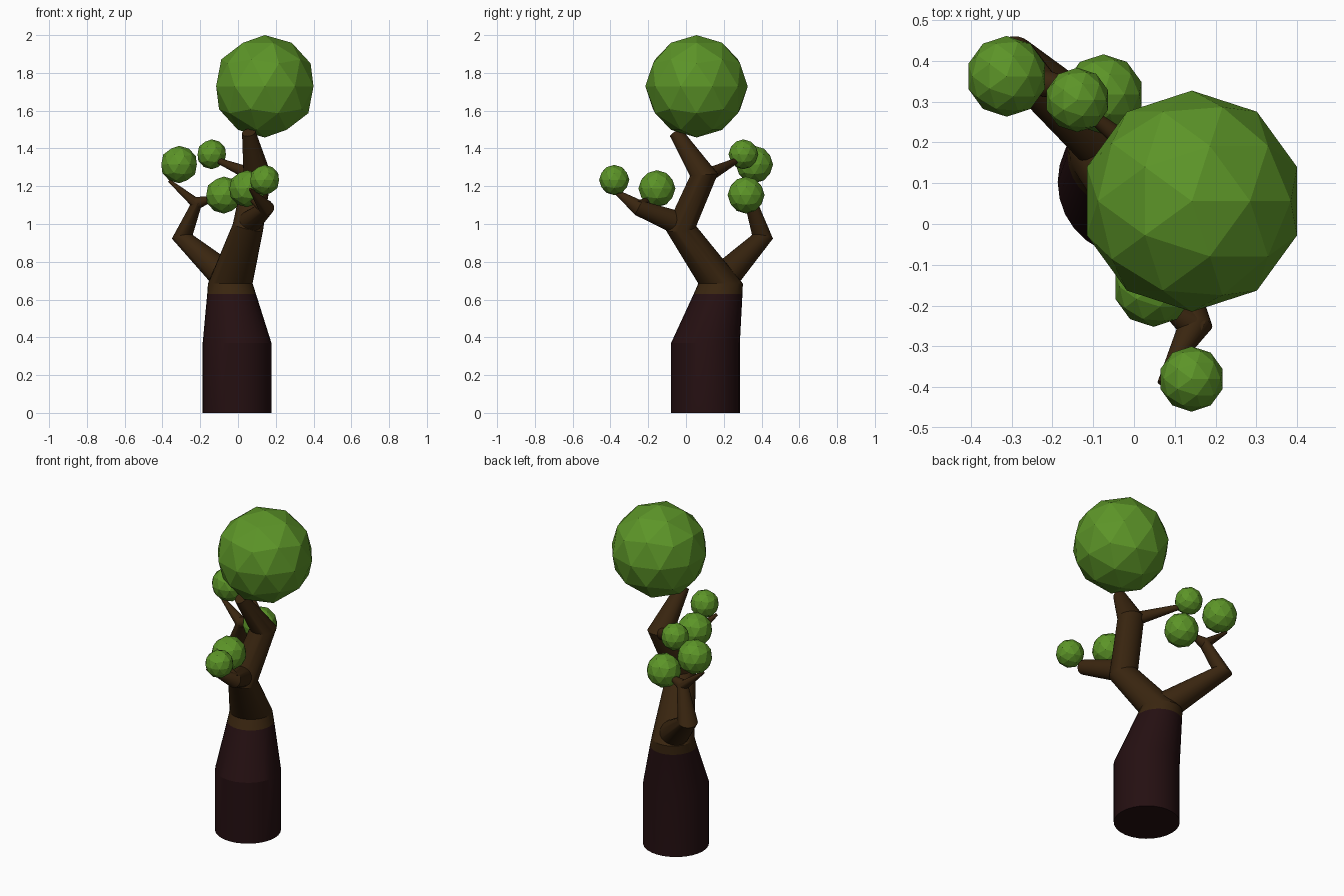
import bpy, bmesh, math
from mathutils import Vector

if "Cube" in bpy.data.objects:
    bpy.data.objects.remove(bpy.data.objects["Cube"])

def material(name, rgb):
    m = bpy.data.materials.new(name)
    m.diffuse_color = (*rgb, 1)
    m.use_nodes = True
    m.node_tree.nodes["Principled BSDF"].inputs["Base Color"].default_value = m.diffuse_color
    return m

DARK = material("dark bark", (0.018, 0.0048, 0.0056))
BROWN = material("brown bark", (0.042, 0.019, 0.005))
GREEN = material("leaf green", (0.108, 0.30, 0.021))
UP = Vector((0, 0, 1))

def tube(name, nodes, mat, flat=False, sides=28):
    """Tapered limb through (x, y, z, radius) nodes, mitred at each bend."""
    pts = [Vector(n[:3]) for n in nodes]
    bm = bmesh.new()
    rings, prev, quat = [], UP, UP.rotation_difference(UP)
    for i, p in enumerate(pts):
        n = Vector()
        if i > 0:
            n += (p - pts[i - 1]).normalized()
        if i < len(pts) - 1:
            n += (pts[i + 1] - p).normalized()
        n = UP.copy() if flat is True or (flat == "base" and i < 2) else n.normalized()
        quat = prev.rotation_difference(n) @ quat
        prev = n
        ring = []
        for k in range(sides):
            a = 2 * math.pi * k / sides
            ring.append(bm.verts.new(p + quat @ Vector((math.cos(a), math.sin(a), 0)) * nodes[i][3]))
        rings.append(ring)
    for lo, hi in zip(rings, rings[1:]):
        for k in range(sides):
            j = (k + 1) % sides
            bm.faces.new((lo[k], lo[j], hi[j], hi[k]))
    bm.faces.new(rings[0][::-1])
    bm.faces.new(rings[-1])
    me = bpy.data.meshes.new(name)
    bm.to_mesh(me)
    bm.free()
    me.materials.append(mat)
    ob = bpy.data.objects.new(name, me)
    bpy.context.collection.objects.link(ob)
    bpy.ops.object.select_all(action='DESELECT')
    ob.select_set(True)
    bpy.context.view_layer.objects.active = ob
    bpy.ops.object.shade_smooth_by_angle(angle=math.radians(20))

def leaf_ball(name, x, y, z, r):
    bpy.ops.mesh.primitive_ico_sphere_add(subdivisions=2, radius=r, location=(x, y, z))
    ob = bpy.context.object
    ob.name = name
    ob.data.materials.append(GREEN)

# Trunk: dark lower part, brown upper part
tube("lower_trunk", [(-0.005, 0.103, 0, 0.182), (-0.005, 0.103, 0.37, 0.182),
                     (-0.034, 0.17, 0.63, 0.129)], DARK, flat=True)
tube("upper_trunk", [(-0.034, 0.17, 0.63, 0.129), (-0.041, 0.183, 0.685, 0.118),
                     (0.052, -0.028, 0.98, 0.082), (0.103, 0.095, 1.26, 0.074),
                     (0.057, -0.055, 1.485, 0.036)], BROWN, flat="base")

# Back left limb with its two twigs
fork = (-0.22, 0.345, 1.11, 0.034)
tube("back_limb", [(-0.041, 0.183, 0.70, 0.085), (-0.295, 0.405, 0.932, 0.056),
                   fork, (-0.365, 0.355, 1.23, 0.008)], BROWN)
tube("back_twig", [fork, (-0.12, 0.335, 1.14, 0.01)], BROWN)

# Front limb with its two twigs
elbow = (0.15, -0.25, 1.085, 0.042)
tube("front_limb", [(0.052, -0.028, 1.0, 0.064), elbow, (0.065, -0.39, 1.185, 0.008)], BROWN)
tube("front_twig", [elbow, (0.07, -0.20, 1.13, 0.012)], BROWN)

# Upper twig
tube("upper_twig", [(0.10, 0.10, 1.25, 0.04), (-0.12, 0.28, 1.342, 0.013)], BROWN)

# Foliage
for name, *ball in [("crown_leaves", 0.142, 0.056, 1.729, 0.271),
                    ("back_left_leaves", -0.312, 0.362, 1.315, 0.099),
                    ("upper_twig_leaves", -0.139, 0.304, 1.369, 0.079),
                    ("back_twig_leaves", -0.075, 0.318, 1.153, 0.098),
                    ("front_twig_leaves", 0.048, -0.154, 1.187, 0.098),
                    ("front_leaves", 0.141, -0.380, 1.233, 0.08)]:
    leaf_ball(name, *ball)
